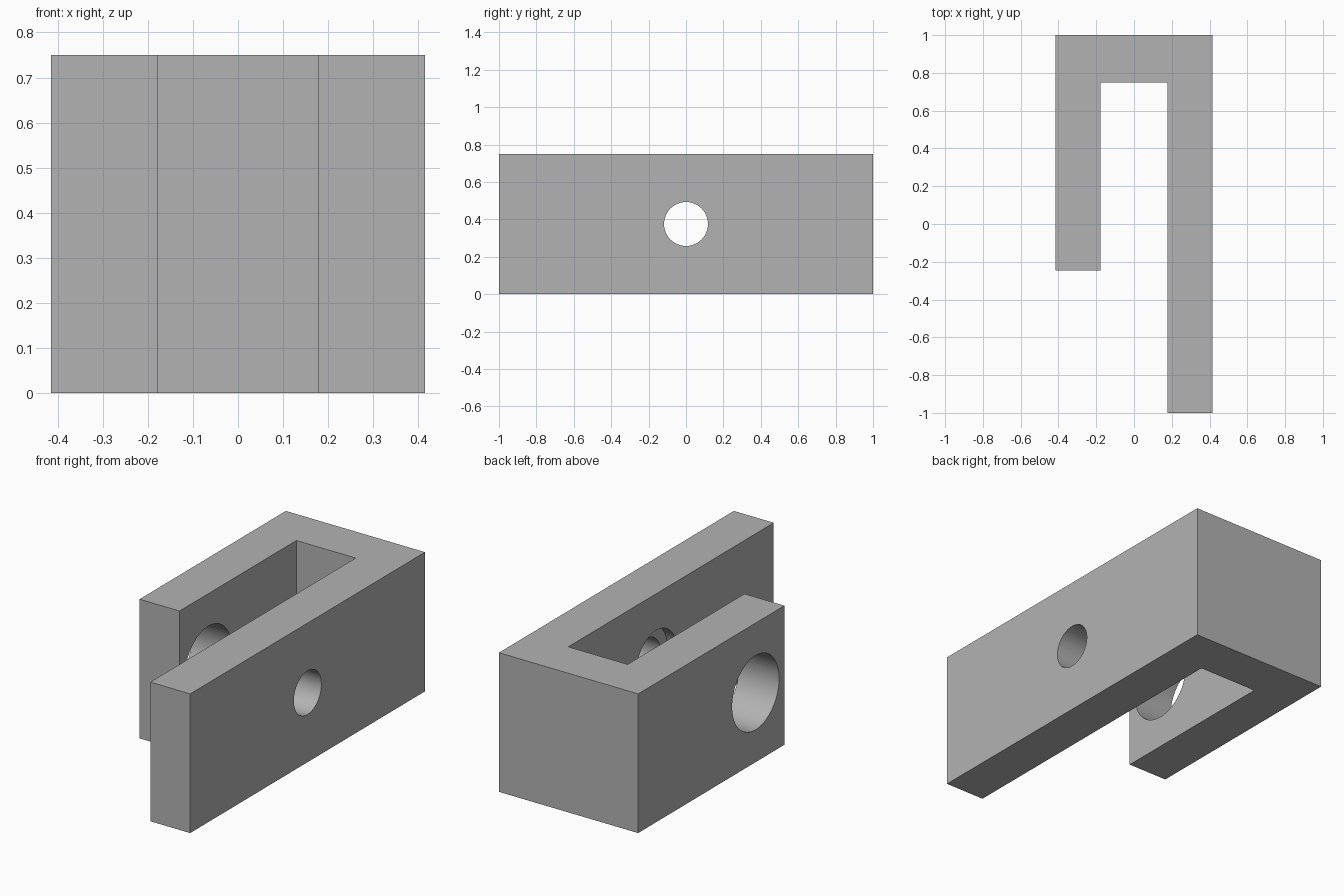
import bpy, bmesh, math

if "Cube" in bpy.data.objects:
    bpy.data.objects.remove(bpy.data.objects["Cube"])

grey = bpy.data.materials.new("plain grey")
grey.diffuse_color = (0.45, 0.45, 0.45, 1.0)
grey.use_nodes = True
grey.node_tree.nodes["Principled BSDF"].inputs["Base Color"].default_value = grey.diffuse_color

HEIGHT = 0.75
OUT, INN = 0.415, 0.177          # outer and inner half widths

# J-shaped clevis: short left arm, back bridge, long right arm
outline = [(-OUT, -0.245), (-INN, -0.245), (-INN, 0.75), (INN, 0.75),
           (INN, -1.0), (OUT, -1.0), (OUT, 1.0), (-OUT, 1.0)]
bm = bmesh.new()
base = bm.faces.new([bm.verts.new((x, y, 0)) for x, y in outline])
top = bmesh.ops.extrude_face_region(bm, geom=[base])["geom"]
bmesh.ops.translate(bm, vec=(0, 0, HEIGHT),
                    verts=[v for v in top if isinstance(v, bmesh.types.BMVert)])
bmesh.ops.recalc_face_normals(bm, faces=bm.faces)
mesh = bpy.data.meshes.new("bracket")
bm.to_mesh(mesh)
bm.free()
bracket = bpy.data.objects.new("bracket", mesh)
bpy.context.collection.objects.link(bracket)
mesh.materials.append(grey)


def bore(name, radius, x0, x1):
    """Cut a round hole along x through the arm between x0 and x1."""
    bpy.ops.mesh.primitive_cylinder_add(
        vertices=64, radius=radius, depth=x1 - x0,
        location=((x0 + x1) / 2, 0, HEIGHT / 2), rotation=(0, math.pi / 2, 0))
    cutter = bpy.context.object
    cutter.name = name
    cutter.data.materials.append(grey)
    cutter.hide_render = True
    mod = bracket.modifiers.new(name, 'BOOLEAN')
    mod.operation = 'DIFFERENCE'
    mod.solver = 'EXACT'
    mod.object = cutter
    bpy.context.view_layer.objects.active = bracket
    bpy.ops.object.modifier_apply(modifier=name)
    bpy.data.objects.remove(cutter, do_unlink=True)


bore("large_hole", 0.2, -0.6, 0.0)               # short arm
bore("small_hole", 0.1175, 0.0, 0.6)             # long arm
bore("counterbore", 0.177, 0.0, INN + 0.057)     # recess on the inner face

# Smooth hole walls with crisp edges
bpy.ops.object.select_all(action='DESELECT')
bracket.select_set(True)
bpy.context.view_layer.objects.active = bracket
bpy.ops.object.shade_smooth_by_angle(angle=math.radians(30))
